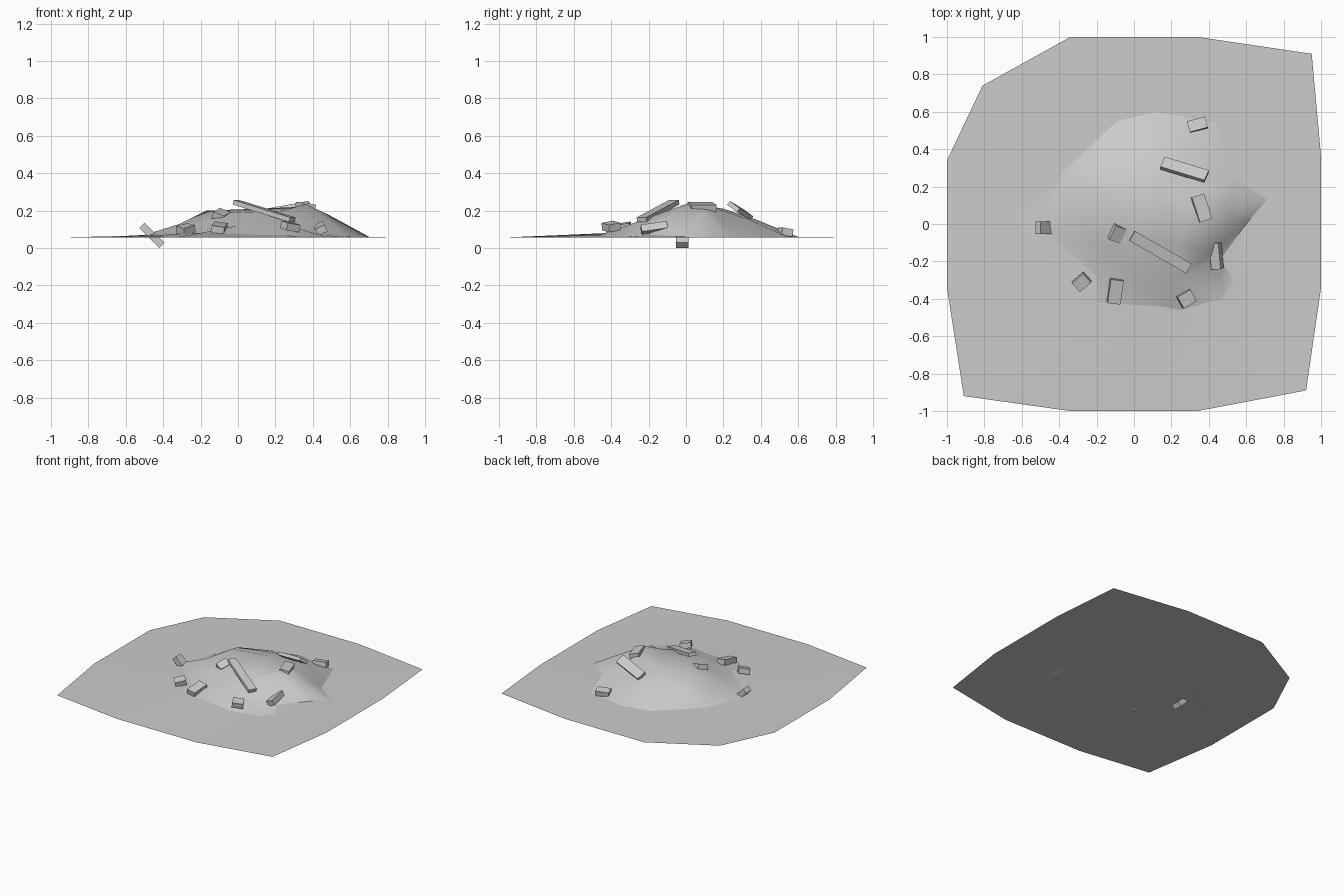
import bpy
import bmesh
import math
from mathutils import Vector, Euler
from mathutils.geometry import delaunay_2d_cdt

if "Cube" in bpy.data.objects:
    bpy.data.objects.remove(bpy.data.objects["Cube"], do_unlink=True)


def make_material(name, colour):
    material = bpy.data.materials.new(name)
    material.use_nodes = True
    material.diffuse_color = colour
    material.node_tree.nodes["Principled BSDF"].inputs["Base Color"].default_value = colour
    return material


stone_grey = make_material("stone grey", (0.6, 0.6, 0.6, 1))


def finish(name, bm):
    """Turn a bmesh into a grey object in the scene."""
    mesh = bpy.data.meshes.new(name)
    bm.to_mesh(mesh)
    bm.free()
    mesh.materials.append(stone_grey)
    part = bpy.data.objects.new(name, mesh)
    bpy.context.collection.objects.link(part)
    return part


def terrain(name, loops, spots, hole=False, underside=False):
    """Triangulate height points inside the first loop, leaving out the second if hole is set."""
    points = [Vector(p) for loop in loops for p in loop] + [Vector(p) for p in spots]
    rings, start = [], 0
    for loop in loops:
        rings.append(list(range(start, start + len(loop))))
        start += len(loop)
    flat = [p.to_2d() for p in points]
    verts, _, faces, source, _, regions = delaunay_2d_cdt(flat, [], rings, 1, 0.0001)
    bm = bmesh.new()
    made = []
    for spot, origin in zip(verts, source):
        height = points[origin[0]].z if origin else ground
        made.append(bm.verts.new((spot.x, spot.y, height)))
    for face, region in zip(faces, regions):
        if not (hole and 1 in region):
            bm.faces.new([made[i] for i in face])
    for face in bm.faces:
        face.normal_update()
        if face.normal.z < 0:
            face.normal_flip()
    # close the mound from below
    if underside:
        where = {origin[0]: vert for vert, origin in zip(made, source) if origin}
        bm.faces.new([where[i] for i in reversed(rings[0])])
    loose = [v for v in bm.verts if not v.link_faces]
    bmesh.ops.delete(bm, geom=loose, context="VERTS")
    part = finish(name, bm)
    bpy.ops.object.select_all(action="DESELECT")
    part.select_set(True)
    bpy.context.view_layer.objects.active = part
    bpy.ops.object.shade_smooth_by_angle(angle=math.radians(60))
    return part


ground = 0.055

# Outlines, counter-clockwise
sheet_edge = [(x, y, ground) for x, y in (
    (-.91, -.92), (-.34, -1), (.34, -1), (.92, -.89), (1, -.34), (1, .36),
    (.95, .91), (.34, 1), (-.34, 1), (-.81, .74), (-1, .34), (-1, -.34))]

mound_foot = [
    (-.5, -.02, .07), (-.2, -.28, .08), (-.2, -.42, .08), (.14, -.44, .07),
    (.25, -.46, .07), (.47, -.4, .06), (.54, -.31, .06), (.46, -.19, .07),
    (.6, 0, .06), (.71, .13, ground), (.55, .24, .06), (.44, .54, .06),
    (.12, .6, .06), (-.09, .55, .06), (-.38, .28, .06)]

# Slopes, ridge and peak of the mound
mound_heights = [
    (-.17, .16, .2), (.1, .2, .21), (.33, .14, .22), (.36, 0, .235),
    (.24, -.1, .2), (0, -.08, .19), (-.15, -.13, .14), (-.31, .05, .13),
    (-.21, .3, .15), (.08, .38, .15), (.32, .34, .15), (.48, .08, .18),
    (.4, -.16, .13), (.24, -.29, .13), (0, -.29, .12)]

skirt_heights = [(-.38, -.48, .065), (-.39, -.27, .07), (-.69, .02, .06)]

terrain("ground_sheet", [sheet_edge, mound_foot], skirt_heights, hole=True)
terrain("rubble_mound", [mound_foot], mound_heights, underside=True)


def block(name, centre, size, yaw, pitch=0, roll=0):
    """A box of the given size, turned by angles in degrees."""
    bm = bmesh.new()
    bmesh.ops.create_cube(bm, size=1)
    bmesh.ops.scale(bm, vec=size, verts=bm.verts)
    turn = Euler([math.radians(a) for a in (roll, pitch, yaw)]).to_matrix()
    bmesh.ops.rotate(bm, matrix=turn, verts=bm.verts)
    bmesh.ops.translate(bm, vec=centre, verts=bm.verts)
    return finish(name, bm)


# Two planks lying across the mound
block("long_plank", (.14, -.15, .198), (.36, .06, .025), -30, 15)
block("short_plank", (.27, .29, .2), (.25, .07, .025), -17, -10, -35)

# Scattered bricks: centre, length, width, yaw, pitch, roll
bricks = [
    ((.34, .53, .085), .1, .06, 15, 0, -10),
    ((.36, .085, .218), .14, .07, 108, 0, 12),
    ((.44, -.17, .105), .14, .055, 95, -8, -25),
    ((.28, -.4, .115), .08, .07, 30, 8, 10),
    ((-.1, -.36, .107), .13, .07, 82, -10, 8),
    ((-.28, -.31, .1), .08, .065, 40, -12, 10),
    ((-.09, -.05, .175), .085, .065, 65, -15, 20),
    ((-.46, -.02, .068), .15, .065, 0, 45, 0),
]
for number, (centre, length, width, yaw, pitch, roll) in enumerate(bricks, 1):
    block(f"brick_{number}", centre, (length, width, .04), yaw, pitch, roll)
